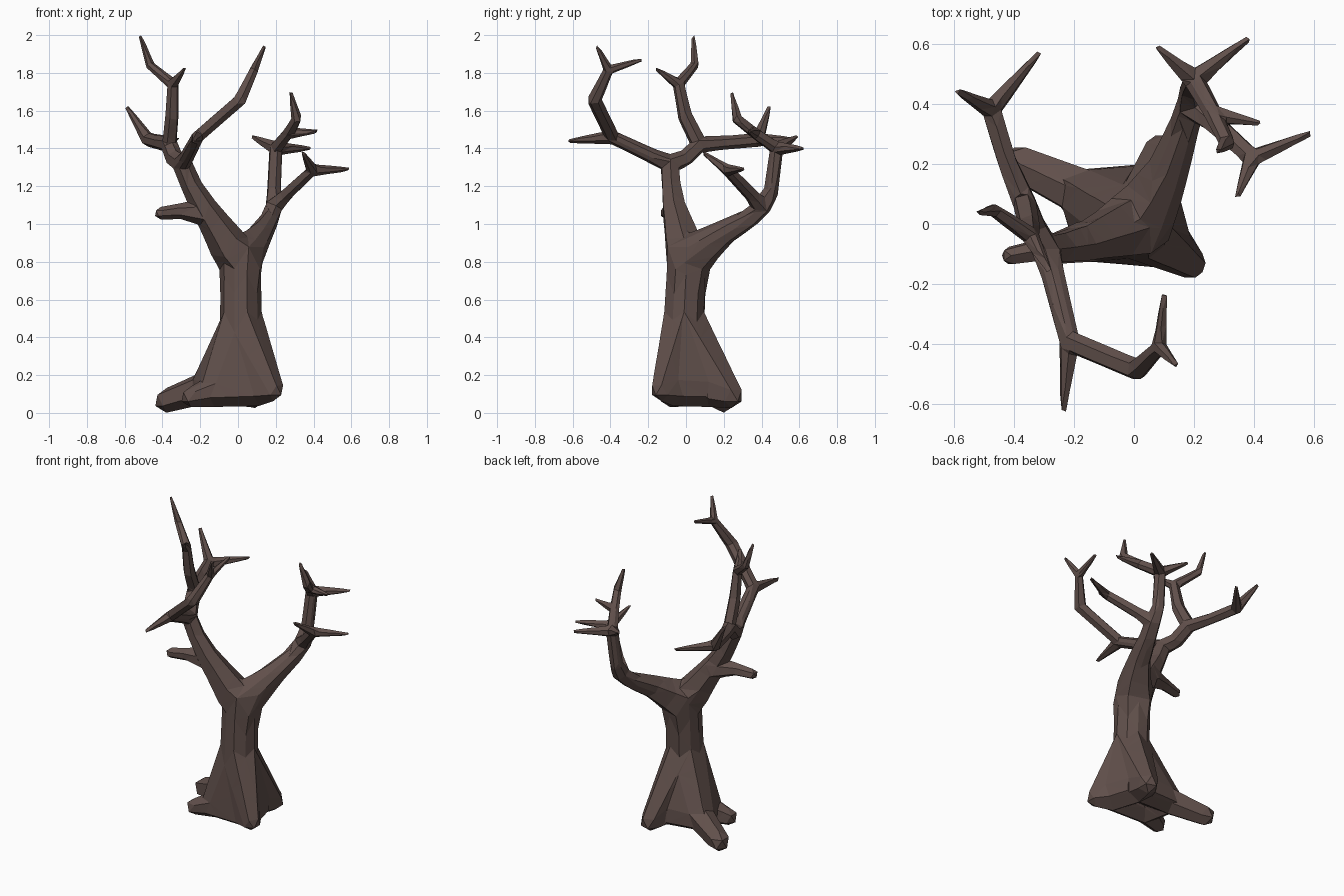
import bpy, bmesh
from mathutils import Vector

# one bark colour
bark = bpy.data.materials.new("dark brown bark")
bark.diffuse_color = (0.118, 0.079, 0.070, 1)

# unit ball points used for every joint
ball_bm = bmesh.new()
bmesh.ops.create_icosphere(ball_bm, subdivisions=1, radius=1)
BALL = [v.co.copy() for v in ball_bm.verts]
ball_bm.free()

bm = bmesh.new()


def hull(*joints):
    """Convex skin around several joints (x, y, z, radius)."""
    pts = [bm.verts.new(Vector(j[:3]) + p * (j[3] * 1.02 + 0.002)) for j in joints for p in BALL]
    bmesh.ops.convex_hull(bm, input=pts)
    loose = [v for v in bm.verts if not v.link_faces]
    bmesh.ops.delete(bm, geom=loose, context='VERTS')


def limb(*joints):
    """Chain of tapered segments through the joints."""
    for a, b in zip(joints, joints[1:]):
        hull(a, b)


# trunk
trunk_low = (0.015, -0.01, 0.48, 0.119)
trunk_top = (0.02, 0.015, 0.82, 0.128)
limb(trunk_low, (0.014, 0.0, 0.68, 0.116), trunk_top)

# roots: (middle, end), in order around the trunk
roots = [
    ((-0.175, 0.105, 0.135, 0.085), (-0.38, 0.20, 0.066, 0.062)),
    ((-0.125, -0.05, 0.12, 0.085), (-0.25, -0.085, 0.085, 0.052)),
    ((0.11, -0.065, 0.13, 0.09), (0.187, -0.13, 0.12, 0.055)),
    ((0.06, 0.12, 0.125, 0.09), (0.09, 0.24, 0.09, 0.062)),
]
for i, (mid, end) in enumerate(roots):
    hull(mid, end)
    hull(trunk_low, mid, roots[(i + 1) % 4][0])      # web between roots
    if i >= 2:
        hull(trunk_low, mid, end)                    # straight steep roots

# left main branch and its broken stub
left_fork = (-0.295, -0.085, 1.318, 0.05)
limb(trunk_top, (-0.04, -0.012, 0.875, 0.105), (-0.115, -0.04, 0.99, 0.082),
     (-0.18, -0.065, 1.09, 0.065), (-0.245, -0.078, 1.20, 0.053), left_fork)
limb((-0.165, -0.055, 1.055, 0.07), (-0.30, -0.085, 1.068, 0.04),
     (-0.41, -0.105, 1.057, 0.031))

# left front branch
front_knot = (-0.215, -0.39, 1.46, 0.036)
limb(left_fork, (-0.27, -0.17, 1.355, 0.042), front_knot)
limb(front_knot, (-0.235, -0.615, 1.44, 0.01))
front_top = (0.085, -0.41, 1.815, 0.024)
limb(front_knot, (0.01, -0.485, 1.655, 0.036), front_top)
limb(front_top, (0.138, -0.468, 1.935, 0.009))
limb(front_top, (0.10, -0.24, 1.868, 0.009))

# left back branch
back_fork = (-0.365, 0.07, 1.42, 0.042)
limb(left_fork, (-0.335, -0.01, 1.345, 0.045), back_fork)
back_knot = (-0.475, 0.38, 1.445, 0.034)
limb(back_fork, (-0.42, 0.20, 1.43, 0.034), back_knot)
limb(back_knot, (-0.585, 0.44, 1.615, 0.01))
limb(back_knot, (-0.32, 0.565, 1.45, 0.009))

# left rising branch
rise_knot = (-0.345, -0.04, 1.74, 0.03)
limb(back_fork, (-0.35, -0.005, 1.57, 0.038), rise_knot)
limb(rise_knot, (-0.285, -0.153, 1.818, 0.009))
limb(rise_knot, (-0.465, 0.045, 1.84, 0.022), (-0.515, 0.04, 1.99, 0.008))

# right main branch
right_fork = (0.19, 0.40, 1.09, 0.05)
limb(trunk_top, (0.06, 0.075, 0.865, 0.105), (0.115, 0.18, 0.94, 0.075),
     (0.165, 0.32, 1.02, 0.056), right_fork)

# right outer branch
outer_knot = (0.395, 0.22, 1.285, 0.03)
limb(right_fork, (0.25, 0.35, 1.15, 0.036), outer_knot)
limb(outer_knot, (0.582, 0.30, 1.29, 0.009))
limb(outer_knot, (0.345, 0.095, 1.375, 0.009))

# right rising branch
right_knot = (0.20, 0.48, 1.40, 0.036)
limb(right_fork, (0.19, 0.45, 1.17, 0.039), right_knot)
limb(right_knot, (0.08, 0.585, 1.46, 0.009))
limb(right_knot, (0.378, 0.615, 1.40, 0.009))
side_knot = (0.265, 0.365, 1.48, 0.03)
limb(right_knot, side_knot, (0.31, 0.27, 1.555, 0.027), (0.28, 0.245, 1.69, 0.009))
limb(side_knot, (0.412, 0.337, 1.49, 0.009))

# one object, fused and cut down to coarse flat facets
mesh = bpy.data.meshes.new("bare_tree")
bm.to_mesh(mesh)
bm.free()
mesh.materials.append(bark)
tree = bpy.data.objects.new("bare_tree", mesh)
bpy.context.collection.objects.link(tree)

fuse = tree.modifiers.new("fuse", 'REMESH')
fuse.mode = 'VOXEL'
fuse.voxel_size = 0.006
fuse.use_smooth_shade = False
dense = tree.evaluated_get(bpy.context.evaluated_depsgraph_get())
triangles = 2 * max(1, len(dense.data.polygons))

facet = tree.modifiers.new("facet", 'DECIMATE')
facet.ratio = min(1.0, 1400 / triangles)
